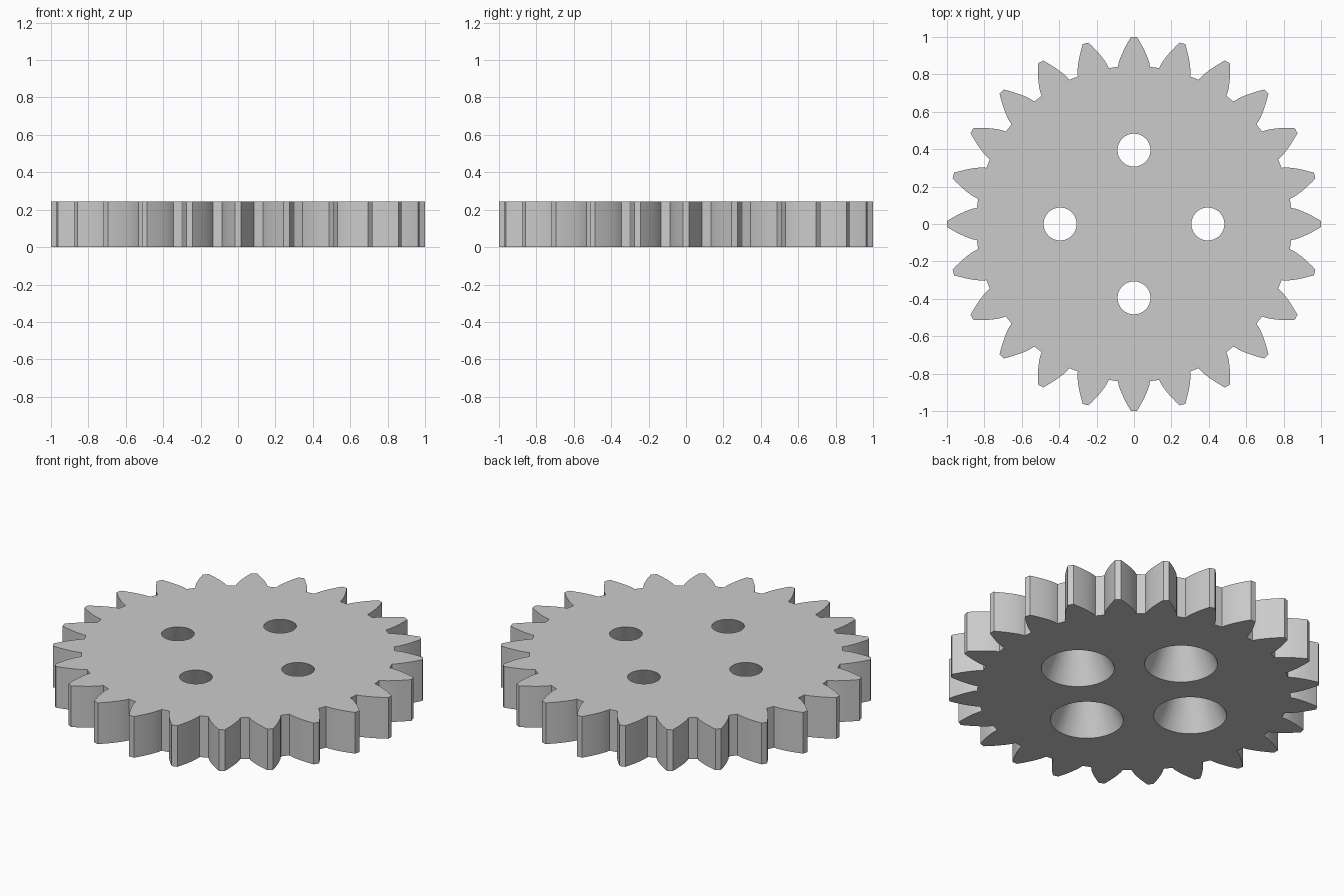
import bpy, bmesh, math

TEETH, HEIGHT = 24, 0.245
ROOT_R, TIP_R = 0.844, 1.0
ROOT_W, TIP_W = 0.086, 0.016          # half widths of a tooth
HOLE_DIST, HOLE_TOP, HOLE_BOTTOM = 0.395, 0.088, 0.197
STEPS = 7

if "Cube" in bpy.data.objects:
    bpy.data.objects.remove(bpy.data.objects["Cube"], do_unlink=True)

grey = bpy.data.materials.new("plain grey")
grey.use_nodes = True
grey.diffuse_color = (0.6, 0.6, 0.6, 1)
grey.node_tree.nodes["Principled BSDF"].inputs["Base Color"].default_value = (0.6, 0.6, 0.6, 1)


def make_object(name, bm):
    bmesh.ops.recalc_face_normals(bm, faces=bm.faces)
    mesh = bpy.data.meshes.new(name)
    bm.to_mesh(mesh)
    bm.free()
    mesh.materials.append(grey)
    obj = bpy.data.objects.new(name, mesh)
    bpy.context.collection.objects.link(obj)
    return obj


# One tooth flank, swelling outwards from root to tip
flank = []
for i in range(STEPS + 1):
    t = i / STEPS
    width = ROOT_W + (TIP_W - ROOT_W) * t ** 1.4
    flank.append((ROOT_R - 0.004 + (TIP_R - ROOT_R + 0.004) * t, width))
tooth = [(r, -w) for r, w in flank] + [(r, w) for r, w in reversed(flank)]

# Gear body: the tooth outline repeated round the circle and extruded
bm = bmesh.new()
outline = []
for k in range(TEETH):
    a = math.tau * k / TEETH
    c, s = math.cos(a), math.sin(a)
    outline += [bm.verts.new((r * c - w * s, r * s + w * c, 0)) for r, w in tooth]
base = bm.faces.new(outline)
top = bmesh.ops.extrude_face_region(bm, geom=[base], use_keep_orig=True)
for v in top["geom"]:
    if isinstance(v, bmesh.types.BMVert):
        v.co.z = HEIGHT
gear = make_object("gear_body", bm)

# Four tapered holes, wider underneath
margin = 0.05
slope = (HOLE_BOTTOM - HOLE_TOP) / HEIGHT
bm = bmesh.new()
for k in range(4):
    a = math.tau * k / 4
    cone = bmesh.ops.create_cone(
        bm, cap_ends=True, segments=64, depth=HEIGHT + 2 * margin,
        radius1=HOLE_BOTTOM + slope * margin, radius2=HOLE_TOP - slope * margin)
    bmesh.ops.translate(bm, verts=cone["verts"], vec=(
        HOLE_DIST * math.cos(a), HOLE_DIST * math.sin(a), HEIGHT / 2))
cutter = make_object("hole_cutter", bm)
cutter.hide_render = True

cut = gear.modifiers.new("holes", "BOOLEAN")
cut.operation = "DIFFERENCE"
cut.solver = "EXACT"
cut.object = cutter
bpy.ops.object.select_all(action="DESELECT")
gear.select_set(True)
bpy.context.view_layer.objects.active = gear
bpy.ops.object.modifier_apply(modifier=cut.name)
bpy.data.objects.remove(cutter, do_unlink=True)

# Smooth flanks and holes, crisp rims
bpy.ops.object.shade_smooth_by_angle(angle=math.radians(30))
